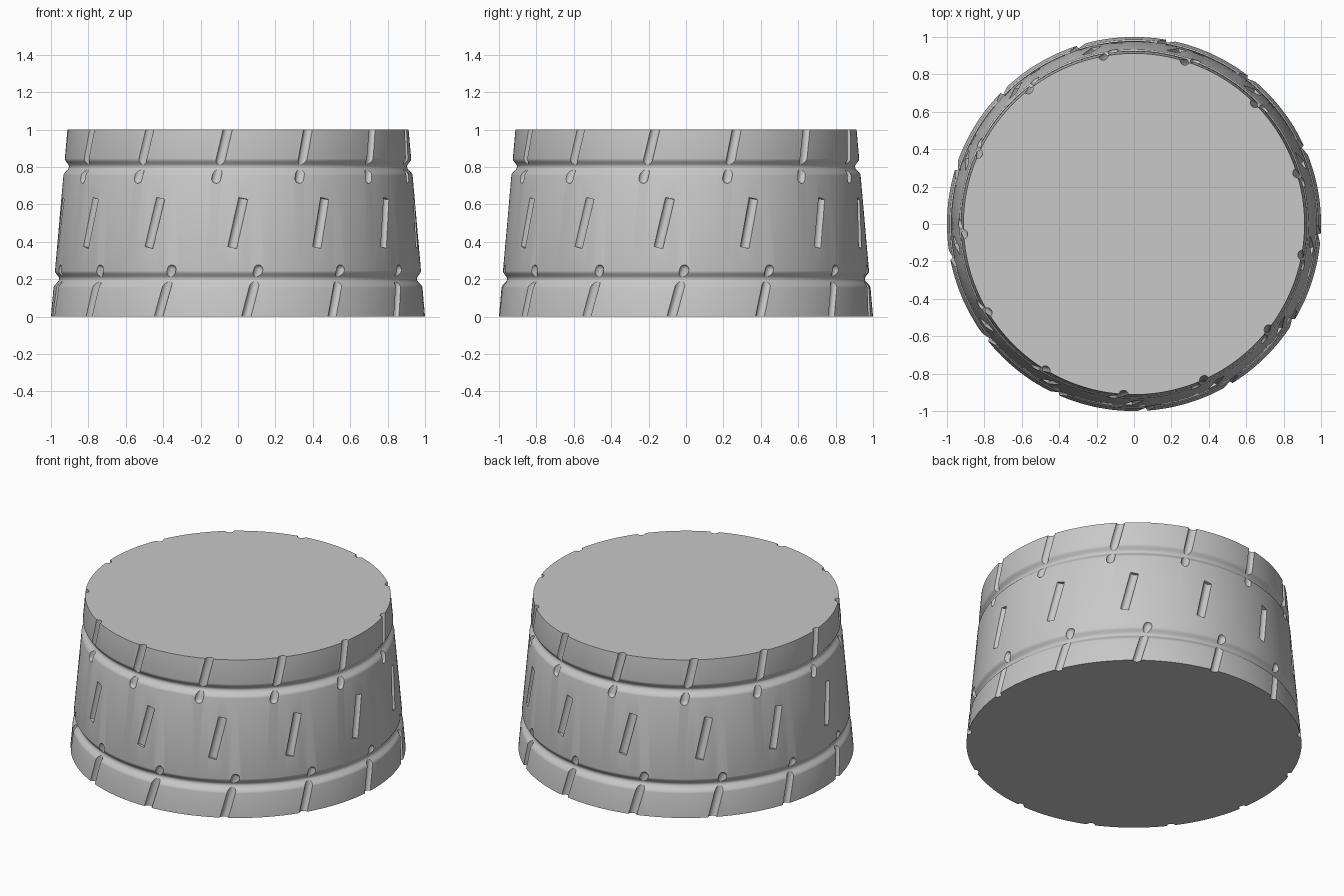
import bpy, bmesh, math
from mathutils import Vector, Matrix

if "Cube" in bpy.data.objects:
    bpy.data.objects.remove(bpy.data.objects["Cube"])

SEG = 208      # sides of the drum
COUNT = 13     # slots around the drum
RAD = 0.026    # slot radius


def wall(z):
    return 1.0 - 0.088 * z


grey = bpy.data.materials.new("light grey")
grey.diffuse_color = (0.58, 0.58, 0.58, 1)
grey.use_nodes = True
grey.node_tree.nodes["Principled BSDF"].inputs["Base Color"].default_value = grey.diffuse_color

# Half profile: tapered wall with two rounded ring grooves
profile = [(1.0, 0.0)]
for zc in (0.2, 0.8):
    for i in range(13):
        t = i / 6 - 1
        depth = 0.026 * (0.5 + 0.5 * math.cos(math.pi * t))
        z = zc + 0.045 * t
        profile.append((wall(z) - depth, z))
profile.append((wall(1.0), 1.0))

# Drum body, lathed ring by ring
bm = bmesh.new()
rings = []
for r, z in profile:
    ring = []
    for k in range(SEG):
        a = 2 * math.pi * k / SEG
        ring.append(bm.verts.new((r * math.cos(a), r * math.sin(a), z)))
    rings.append(ring)
for low, high in zip(rings, rings[1:]):
    for k in range(SEG):
        n = (k + 1) % SEG
        bm.faces.new((low[k], low[n], high[n], high[k]))
bm.faces.new(rings[0][::-1])
bm.faces.new(rings[-1])
mesh = bpy.data.meshes.new("drum")
bm.to_mesh(mesh)
bm.free()
drum = bpy.data.objects.new("drum", mesh)
bpy.context.collection.objects.link(drum)
mesh.materials.append(grey)


def surface_point(phi, z):
    r = wall(z) + 0.005
    return Vector((r * math.sin(phi), -r * math.cos(phi), z))


def add_slot(bm, a, b, rounded):
    axis = b - a
    length = axis.length
    rot = axis.to_track_quat('Z', 'Y').to_matrix().to_4x4()
    place = Matrix.Translation((a + b) / 2) @ rot
    if rounded:
        verts = bmesh.ops.create_uvsphere(bm, u_segments=16, v_segments=9, radius=RAD)["verts"]
        for v in verts:
            v.co.z += length / 2 if v.co.z > 0 else -length / 2
    else:
        verts = bmesh.ops.create_cone(bm, cap_ends=True, segments=16, radius1=RAD,
                                      radius2=RAD, depth=length)["verts"]
    bmesh.ops.transform(bm, matrix=place, verts=verts)


# Slanted slots: bottom row, middle row, top row as (phi, z) end points
rows = [((0.018, -0.1), (0.112, 0.252), True),
        ((-0.032, 0.37), (0.03, 0.632), False),
        ((-0.125, 0.738), (-0.035, 1.1), True)]
bm = bmesh.new()
for k in range(COUNT):
    turn = 2 * math.pi * k / COUNT
    for (p0, z0), (p1, z1), rounded in rows:
        add_slot(bm, surface_point(p0 + turn, z0), surface_point(p1 + turn, z1), rounded)
cut_mesh = bpy.data.meshes.new("slot_cutters")
bm.to_mesh(cut_mesh)
bm.free()
cut_mesh.materials.append(grey)
cutter = bpy.data.objects.new("slot_cutters", cut_mesh)
bpy.context.collection.objects.link(cutter)

# Cut the slots and keep the result
mod = drum.modifiers.new("slots", 'BOOLEAN')
mod.operation = 'DIFFERENCE'
mod.solver = 'EXACT'
mod.object = cutter
bpy.ops.object.select_all(action='DESELECT')
drum.select_set(True)
bpy.context.view_layer.objects.active = drum
bpy.ops.object.modifier_apply(modifier=mod.name)
bpy.data.objects.remove(cutter)
bpy.ops.object.shade_smooth_by_angle(angle=math.radians(30))
